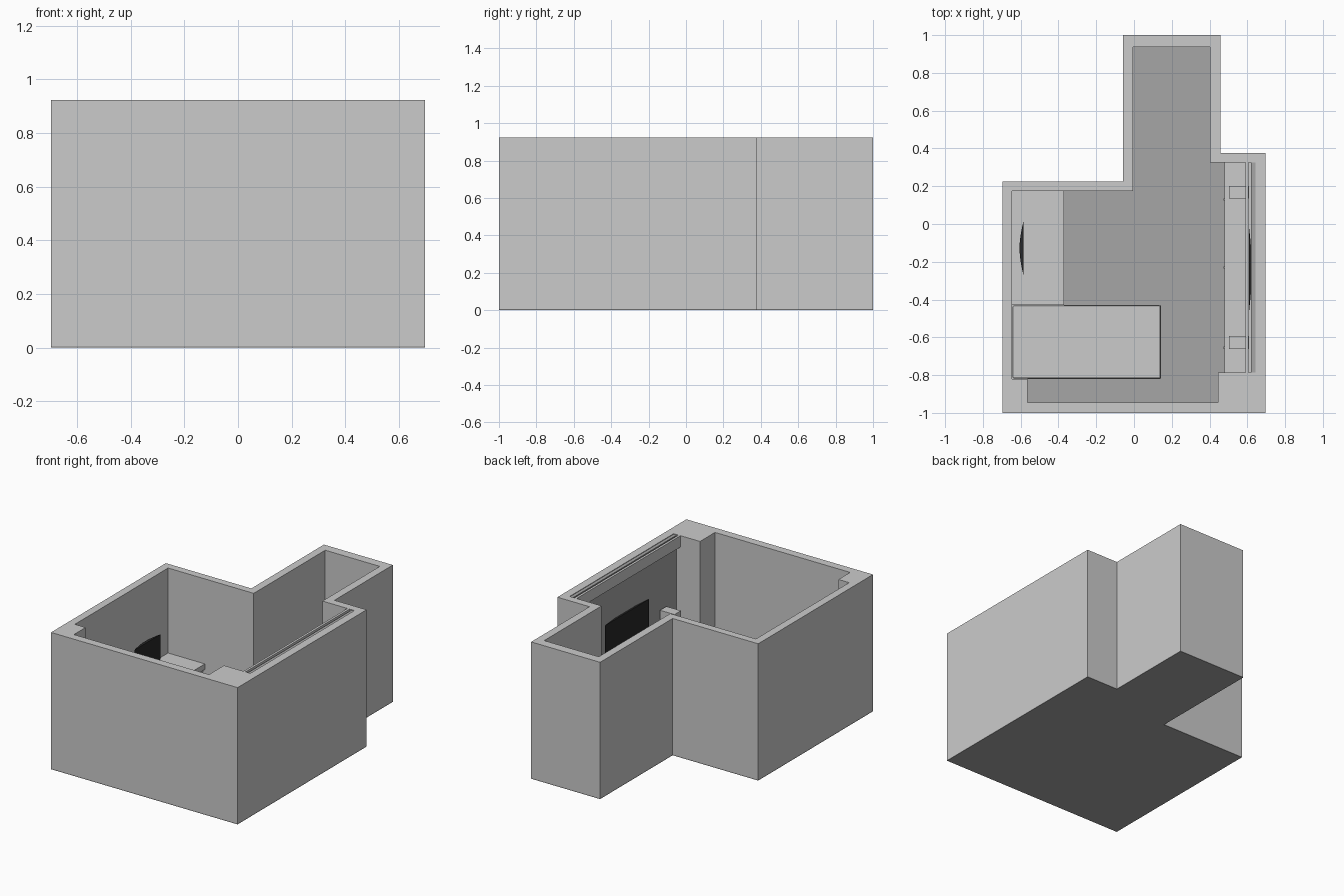
import bpy, bmesh, math

if "Cube" in bpy.data.objects:
    bpy.data.objects.remove(bpy.data.objects["Cube"])


def material(name, v):
    m = bpy.data.materials.new(name)
    m.diffuse_color = (v, v, v, 1)
    m.use_nodes = True
    m.node_tree.nodes["Principled BSDF"].inputs["Base Color"].default_value = m.diffuse_color
    return m


DARK = material("dark_grey", 0.38)
BLACK = material("black", 0.02)


def finish(bm, name, mat=None):
    bmesh.ops.recalc_face_normals(bm, faces=bm.faces)
    mesh = bpy.data.meshes.new(name)
    bm.to_mesh(mesh)
    bm.free()
    ob = bpy.data.objects.new(name, mesh)
    bpy.context.collection.objects.link(ob)
    if mat:
        mesh.materials.append(mat)
    return ob


def prism(name, pts, z0, z1, mat=None):
    """Extrude a plan outline from z0 up to z1."""
    bm = bmesh.new()
    face = bm.faces.new([bm.verts.new((x, y, z0)) for x, y in pts])
    top = bmesh.ops.extrude_face_region(bm, geom=[face])["geom"]
    bmesh.ops.translate(bm, vec=(0, 0, z1 - z0),
                        verts=[g for g in top if isinstance(g, bmesh.types.BMVert)])
    return finish(bm, name, mat)


def box(name, x0, x1, y0, y1, z0, z1, mat=None, bevel=0):
    ob = prism(name, [(x0, y0), (x1, y0), (x1, y1), (x0, y1)], z0, z1, mat)
    if bevel:
        mod = ob.modifiers.new("soft_edges", 'BEVEL')
        mod.width, mod.segments = bevel, 2
    return ob


def screen(name, x, bulge, y0, y1, z0, z1):
    """Black screen with a flat front at x and a curved back."""
    n = 12
    pts = [(x + bulge * math.sin(math.pi * i / n), y0 + (y1 - y0) * i / n)
           for i in range(n + 1)]
    return prism(name, pts, z0, z1, BLACK)


H, F = 0.924, 0.006   # wall height, floor thickness

# Floor slab and open-topped walls
outer = [(-0.697, -1), (0.697, -1), (0.697, 0.377), (0.457, 0.377),
         (0.457, 1), (-0.058, 1), (-0.058, 0.225), (-0.697, 0.225)]
inner = [(-0.565, -0.945), (0.445, -0.945), (0.445, -0.785), (0.642, -0.785),
         (0.642, 0.325), (0.403, 0.325), (0.403, 0.938), (-0.005, 0.938),
         (-0.005, 0.175), (-0.645, 0.175), (-0.645, -0.82), (-0.565, -0.82)]
prism("floor", outer, 0, F, DARK)
walls = prism("walls", outer, F, H)
cutter = prism("room_cutter", inner, -0.1, H + 0.1)
cutter.hide_render = True
cutter.hide_viewport = True
cut = walls.modifiers.new("room", 'BOOLEAN')
cut.object, cut.solver = cutter, 'EXACT'

# Desk with end panels and a monitor
box("desk_top", -0.645, -0.37, -0.43, 0.175, 0.312, 0.35)
for i, y in enumerate((-0.43, 0.145)):
    box(f"desk_side_{i}", -0.645, -0.385, y, y + 0.03, F, 0.312)
screen("monitor", -0.586, -0.02, -0.268, 0.012, 0.385, 0.555)
box("monitor_stem", -0.604, -0.592, -0.15, -0.106, 0.35, 0.40, BLACK)

# Bed
box("bed_frame", -0.645, 0.143, -0.82, -0.43, F, 0.12)
box("mattress", -0.643, 0.141, -0.818, -0.432, 0.12, 0.22, bevel=0.008)

# Media wall: panel, valance, low cabinet with handles, speakers and television
box("wall_panel", 0.62, 0.642, -0.785, 0.325, F, H - 0.004, DARK)
box("valance", 0.59, 0.606, -0.785, 0.325, 0.848, H)
box("media_cabinet", 0.48, 0.62, -0.785, 0.325, F, 0.22)
for i, y in enumerate((0.13, -0.23, -0.655)):
    box(f"cabinet_handle_{i}", 0.475, 0.48, y - 0.006, y + 0.006, 0.11, 0.122)
for i, y in enumerate((0.168, -0.628)):
    box(f"speaker_{i}", 0.502, 0.61, y - 0.034, y + 0.034, 0.22, 0.488)
screen("television", 0.608, 0.016, -0.475, -0.005, 0.42, 0.61)
